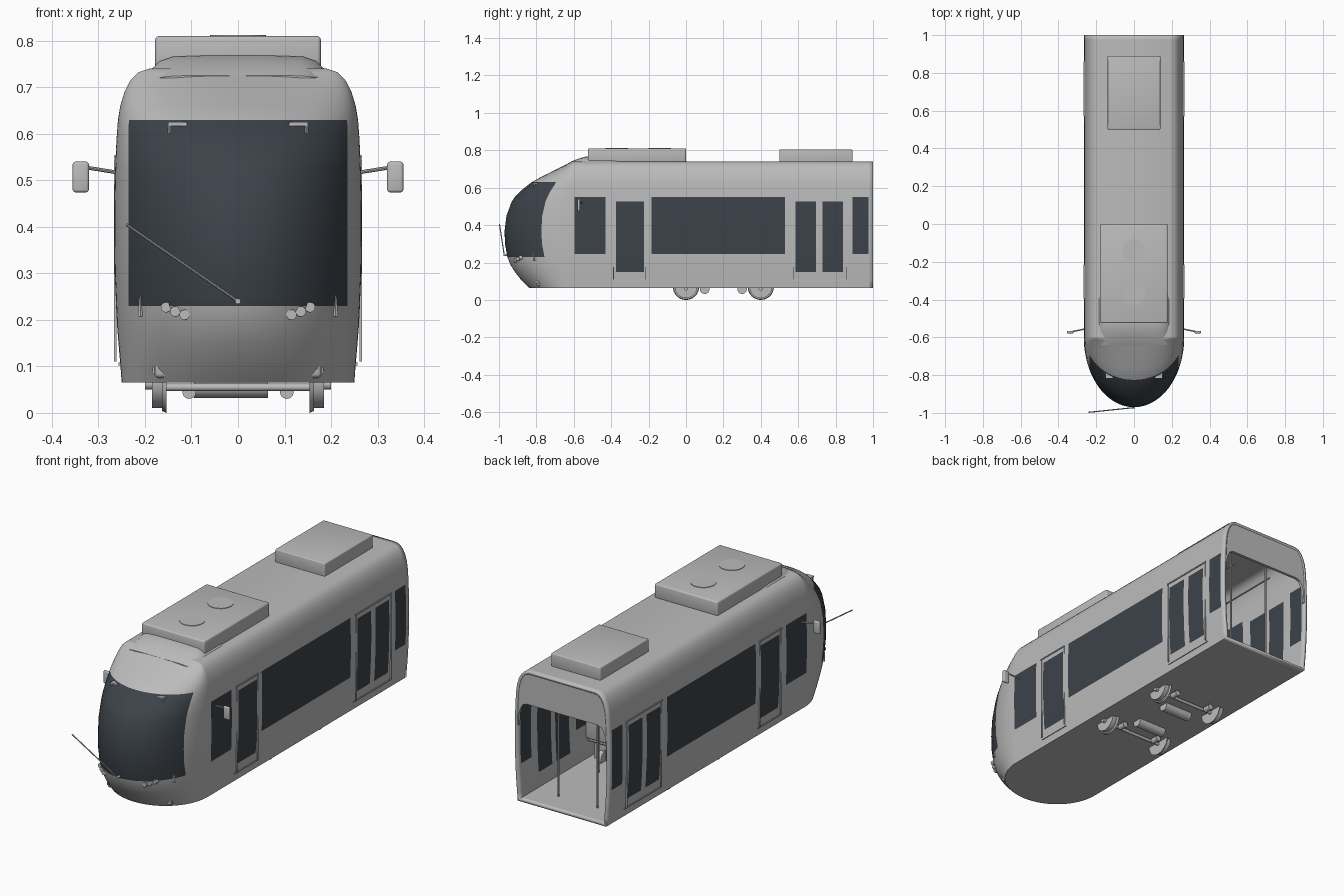
import bpy, bmesh, math
from mathutils import Vector

cube = bpy.data.objects.get("Cube")
if cube:
    bpy.data.objects.remove(cube, do_unlink=True)


def material(name, colour):
    m = bpy.data.materials.new(name)
    m.use_nodes = True
    m.diffuse_color = (*colour, 1)
    m.node_tree.nodes["Principled BSDF"].inputs["Base Color"].default_value = (*colour, 1)
    return m


GREY = material("body grey", (0.5, 0.5, 0.5))
GLASS = material("dark glass", (0.045, 0.056, 0.067))


def finish(bm, name, mats=(GREY,), smooth=35):
    me = bpy.data.meshes.new(name)
    bm.to_mesh(me)
    bm.free()
    ob = bpy.data.objects.new(name, me)
    bpy.context.collection.objects.link(ob)
    for m in mats:
        me.materials.append(m)
    if smooth:
        bpy.ops.object.select_all(action="DESELECT")
        ob.select_set(True)
        bpy.context.view_layer.objects.active = ob
        bpy.ops.object.shade_smooth_by_angle(angle=math.radians(smooth))
    return ob


def box(name, lo, hi, bevel=0):
    bm = bmesh.new()
    bmesh.ops.create_cube(bm, size=1)
    for v in bm.verts:
        v.co = [l + (c + 0.5) * (h - l) for c, l, h in zip(v.co, lo, hi)]
    if bevel:
        bmesh.ops.bevel(bm, geom=bm.edges[:], offset=bevel, segments=3, affect="EDGES", profile=0.5)
    return finish(bm, name, smooth=35 if bevel else 0)


def rod(name, a, b, r, r2=None, sides=16):
    a, b = Vector(a), Vector(b)
    bm = bmesh.new()
    bmesh.ops.create_cone(bm, cap_ends=True, segments=sides, radius1=r,
                          radius2=r if r2 is None else r2, depth=(b - a).length)
    turn = (b - a).to_track_quat("Z", "Y").to_matrix()
    for v in bm.verts:
        v.co = turn @ v.co + (a + b) / 2
    return finish(bm, name)


# Body section: height, half width, nose tip
ROWS = [(.065, .25, -.84), (.105, .253, -.88), (.15, .257, -.915), (.19, .26, -.94),
        (.23, .262, -.955), (.245, .2625, -.958), (.3, .265, -.968), (.37, .266, -.97),
        (.45, .266, -.96), (.525, .264, -.932), (.55, .263, -.915), (.59, .261, -.875),
        (.63, .258, -.825), (.66, .253, -.77), (.69, .244, -.71), (.715, .231, -.66),
        (.732, .214, -.625), (.74, .19, -.61)]
NOSE = -.6
WINDOWS = [(-.595, -.43), (-.185, .53), (.89, .975)]
DOORS = [(-.375, -.225), (.585, .695), (.73, .84)]


def section(z):
    for (z0, w0, f0), (z1, w1, f1) in zip(ROWS, ROWS[1:]):
        if z <= z1:
            t = (z - z0) / (z1 - z0)
            return w0 + t * (w1 - w0), f0 + t * (f1 - f0)
    return ROWS[-1][1:]


def nose_y(x, z):
    w, f = section(z)
    return NOSE + (f - NOSE) * math.sqrt(max(0, 1 - (x / w) ** 2))


def half_plan(w, tip):
    """Points from the rear corner round to just before the nose centre."""
    ys = sorted({1.0, NOSE, *[y for span in WINDOWS + DOORS for y in span]}, reverse=True)
    pts = [(w, y) for y in ys]
    edge = math.asin(min(.235 / w, .91))
    quarter = math.pi / 2
    angles = [quarter + (edge - quarter) * i / 8 for i in range(1, 9)]
    angles += [edge * (1 - i / 14) for i in range(1, 14)]
    return pts + [(w * math.sin(a), NOSE + (tip - NOSE) * math.cos(a)) for a in angles]


def is_glass(c):
    if c.y < NOSE:
        return abs(c.x) < .235 and .23 < c.z < .63
    inside = lambda spans: any(a < c.y < b for a, b in spans)
    return abs(c.x) > .25 and (inside(WINDOWS) and .245 < c.z < .55 or
                               inside(DOORS) and .15 < c.z < .525)


# Body shell with glazing chosen by position
bm = bmesh.new()
loops = []
for z, w, tip in ROWS:
    half = half_plan(w, tip)
    plan = half + [(0, tip)] + [(-x, y) for x, y in reversed(half)]
    loops.append([bm.verts.new((x, y, z)) for x, y in plan])
for lo, hi in zip(loops, loops[1:]):
    for i in range(len(lo) - 1):
        bm.faces.new((lo[i], hi[i], hi[i + 1], lo[i + 1]))
for loop in (loops[0], loops[-1]):
    n = len(loop)
    for i in range(n // 2):
        bm.faces.new(dict.fromkeys((loop[i], loop[i + 1], loop[n - 2 - i], loop[n - 1 - i])))
bmesh.ops.recalc_face_normals(bm, faces=bm.faces[:])
bm.normal_update()
if max(bm.faces, key=lambda f: f.calc_center_median().z).normal.z < 0:
    bmesh.ops.reverse_faces(bm, faces=bm.faces[:])
for f in bm.faces:
    f.material_index = int(is_glass(f.calc_center_median()))
body = finish(bm, "body_shell", (GREY, GLASS), 40)
shell = body.modifiers.new("wall thickness", "SOLIDIFY")
shell.thickness = .014
shell.offset = -1

# Rear panel above the open gangway
bm = bmesh.new()
half = [(w - .003, z - .002) for z, w, tip in ROWS if z >= .45]
inner = [(.235, .57 - .03), (.222, .562), (.2, .57)]
right = [(.247, .45), (.245, .51)] + inner
ring = half + [(-x, z) for x, z in reversed(half)]
ring += [(-x, z) for x, z in right] + list(reversed(right))
face = bm.faces.new([bm.verts.new((x, .985, z)) for x, z in ring])
new = bmesh.ops.extrude_face_region(bm, geom=[face])["geom"]
bmesh.ops.translate(bm, vec=(0, .014, 0), verts=[v for v in new if isinstance(v, bmesh.types.BMVert)])
bmesh.ops.recalc_face_normals(bm, faces=bm.faces[:])
finish(bm, "rear_panel")

# Roof units, fans and front fairing
box("front_roof_unit", (-.178, -.525, .735), (.178, 0, .81), .008)
box("rear_roof_unit", (-.14, .5, .735), (.14, .89, .805), .005)
for y in (-.37, -.14):
    rod("roof_fan", (0, y, .805), (0, y, .8125), .06, sides=32)
bm = bmesh.new()
stations = [(-.64, .17, .725), (-.61, .185, .742), (-.57, .195, .757), (-.53, .2, .768), (-.4, .2, .768),
            (-.34, .194, .758), (-.28, .17, .738)]
shape = [(1, 0), (.93, .4), (.84, .75), (.7, .95), (.35, 1), (0, 1)]
shape += [(-u, v) for u, v in reversed(shape[:-1])]
lines = [[bm.verts.new((u * hw, y, .72 + v * (top - .72))) for u, v in shape]
         for y, hw, top in stations]
for a, b in zip(lines, lines[1:]):
    for i in range(len(shape) - 1):
        bm.faces.new((a[i], b[i], b[i + 1], a[i + 1]))
bm.faces.new(lines[0])
bm.faces.new(lines[-1])
bmesh.ops.recalc_face_normals(bm, faces=bm.faces[:])
finish(bm, "roof_fairing", smooth=50)

# Windscreen wiper
rod("wiper", (-.24, -.997, .405), (0, -.972, .24), .003, sides=8)
rod("wiper_pivot", (0, -.95, .24), (0, -.976, .24), .006)

for side in (-1, 1):
    # Mirrors
    rod("mirror_arm", (side * .255, -.555, .516), (side * .33, -.57, .528), .004, sides=8)
    box("mirror", (side * .338 - .0175, -.58, .474), (side * .338 + .0175, -.566, .54), .006)
    # Lamps and nose brackets
    for x, z in ((.155, .227), (.135, .218), (.115, .211)):
        y = nose_y(x, z)
        rod("lamp", (side * x, y + .015, z), (side * x, y - .008, z), .011)
    for x, z, h in ((.21, .23, .022), (.18, .095, .01)):
        y = nose_y(x, z)
        rod("marker_fin", (side * x, y, z - h), (side * x, y - .004, z + h), .006, .002, 6)
    y = nose_y(.13, .62)
    box("upper_bracket_bar", (side * .13 - .02, y - .012, .617), (side * .13 + .02, y + .02, .625))
    rod("upper_bracket_post", (side * .147, y - .006, .6), (side * .147, y - .006, .622), .004, sides=6)
    # Door rails and edges
    for y0, y1 in ((-.395, -.215), (.568, .86)):
        for z in (.105, .55):
            x = side * section(z)[0]
            box("door_rail", (x - .004, y0, z - .003), (x + .004, y1, z + .003))
        for y in (y0 + .008, y1 - .003):
            x = side * .264
            box("door_edge", (x - .003, y - .002, .11), (x + .003, y + .002, .545))
    # Seats along the wall
    for i in range(4):
        y = -.12 + i * .16
        x0, x1 = sorted((side * .12, side * .245))
        box("seat", (x0, y, .16), (x1, y + .09, .2), .01)
        box("seat_back", (x0, y + .08, .18), (x1, y + .1, .32), .006)
        box("seat_foot", (x0 + .03, y + .02, .075), (x1 - .03, y + .07, .165))
    # Grab poles and overhead rail
    for y in (-.3, .1, .55, .87):
        rod("grab_pole", (side * .11, y, .075), (side * .11, y, .73), .005, sides=10)
    rod("overhead_rail", (side * .11, -.4, .58), (side * .11, .9, .58), .004, sides=8)
    # Wheels with flanges
    for y in (0, .4):
        rod("wheel", (side * .16, y, .07), (side * .185, y, .07), .06, sides=32)
        rod("wheel_flange", (side * .154, y, .07), (side * .163, y, .07), .07, .066, 32)
        rod("axle_box", (side * .18, y, .062), (side * .2, y, .062), .012)
        rod("brake_hanger", (side * .105, y + .02, .045), (side * .105, y + .06, .045), .015, sides=12)

# Driver console and cab partition
box("driver_console", (-.18, -.8, .075), (.18, -.68, .22), .01)
box("cab_partition", (-.24, -.42, .075), (.24, -.41, .24))

# Running gear
for y in (0, .4):
    rod("axle", (-.16, y, .055), (.16, y, .055), .008)
for y in (.1, .3):
    rod("motor", (-.095, y, .058), (.065, y, .058), .018 + .008, sides=20)
